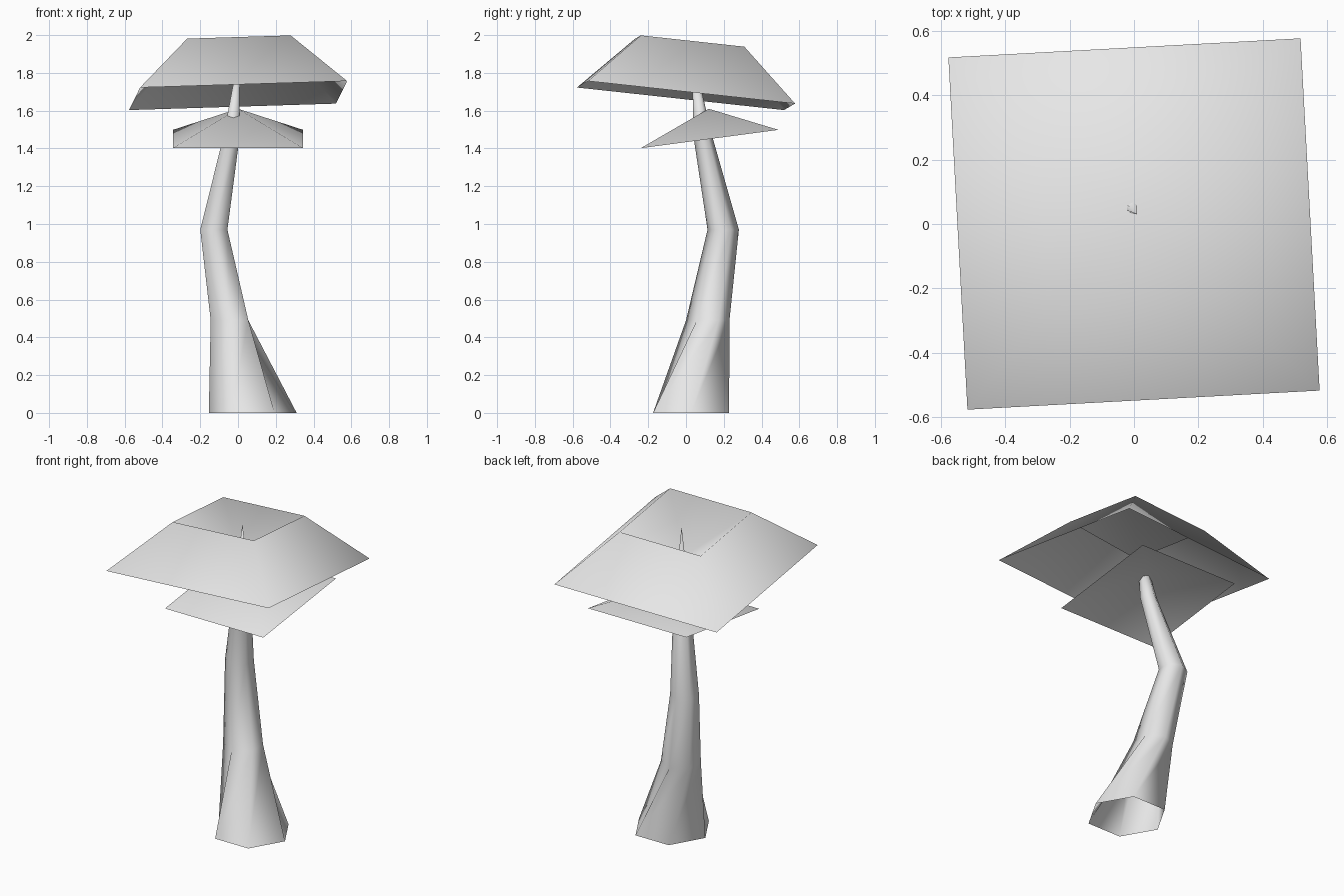
import bpy
import bmesh
import math
from mathutils import Vector, Matrix

cube = bpy.data.objects.get("Cube")
if cube:
    bpy.data.objects.remove(cube, do_unlink=True)

# One plain grey for the whole tree
grey = bpy.data.materials.new("light grey")
grey.use_nodes = True
GREY = (0.8, 0.8, 0.8, 1)
grey.diffuse_color = GREY
grey.node_tree.nodes["Principled BSDF"].inputs["Base Color"].default_value = GREY


def ring(center, radius, sides, turn=0.0, slope=(0, 0)):
    """Regular polygon around a centre, sheared in z by slope along x and y."""
    points = []
    for i in range(sides):
        a = math.radians(turn) + math.tau * i / sides
        x, y = radius * math.cos(a), radius * math.sin(a)
        points.append(Vector(center) + Vector((x, y, slope[0] * x + slope[1] * y)))
    return points


def loft(name, rings, tip):
    """Smooth open skin through the rings, closed by a fan at the tip."""
    bm = bmesh.new()
    loops = [[bm.verts.new(p) for p in r] for r in rings]
    n = len(loops[0])
    for low, high in zip(loops, loops[1:]):
        for i in range(n):
            j = (i + 1) % n
            bm.faces.new((low[i], low[j], high[j], high[i]))
    apex = bm.verts.new(tip)
    for i in range(n):
        bm.faces.new((loops[-1][i], loops[-1][(i + 1) % n], apex))
    for f in bm.faces:
        f.smooth = True
    mesh = bpy.data.meshes.new(name)
    bm.to_mesh(mesh)
    bm.free()
    mesh.materials.append(grey)
    obj = bpy.data.objects.new(name, mesh)
    bpy.context.collection.objects.link(obj)
    return obj


# Bent six-sided trunk, open at the foot, tapering to a point
loft("trunk", [
    ring((0.078, 0.027, 0), 0.2325, 6),
    ring((-0.045, 0.115, 0.49), 0.115, 6, 30),
    ring((-0.128, 0.197, 0.97), 0.083, 6, 30),
    ring((-0.035, 0.09, 1.46), 0.05, 6, 30),
], (0.01, 0.03, 1.93))

# Small lower leaf cap: open square pyramid rising toward the back
small = ring((0, 0.125, 1.45), 0.5, 4, 45, (0, 0.137))
for p in small:
    p.x *= 0.975
    p.y = 0.125 + (p.y - 0.125) * 1.03
loft("lower_leaf_cap", [small], (0, 0.12, 1.61))

# Large tilted crown: sloped skirt with a sunken top
TILT = (0.037, -0.107)
TURN = 45 + 3.1
loft("upper_leaf_crown", [
    ring((0, 0, 1.68), 0.776, 4, TURN, TILT),
    ring((-0.01, 0.02, 1.96), 0.388, 4, TURN, TILT),
], (0, 0.02, 1.74))
